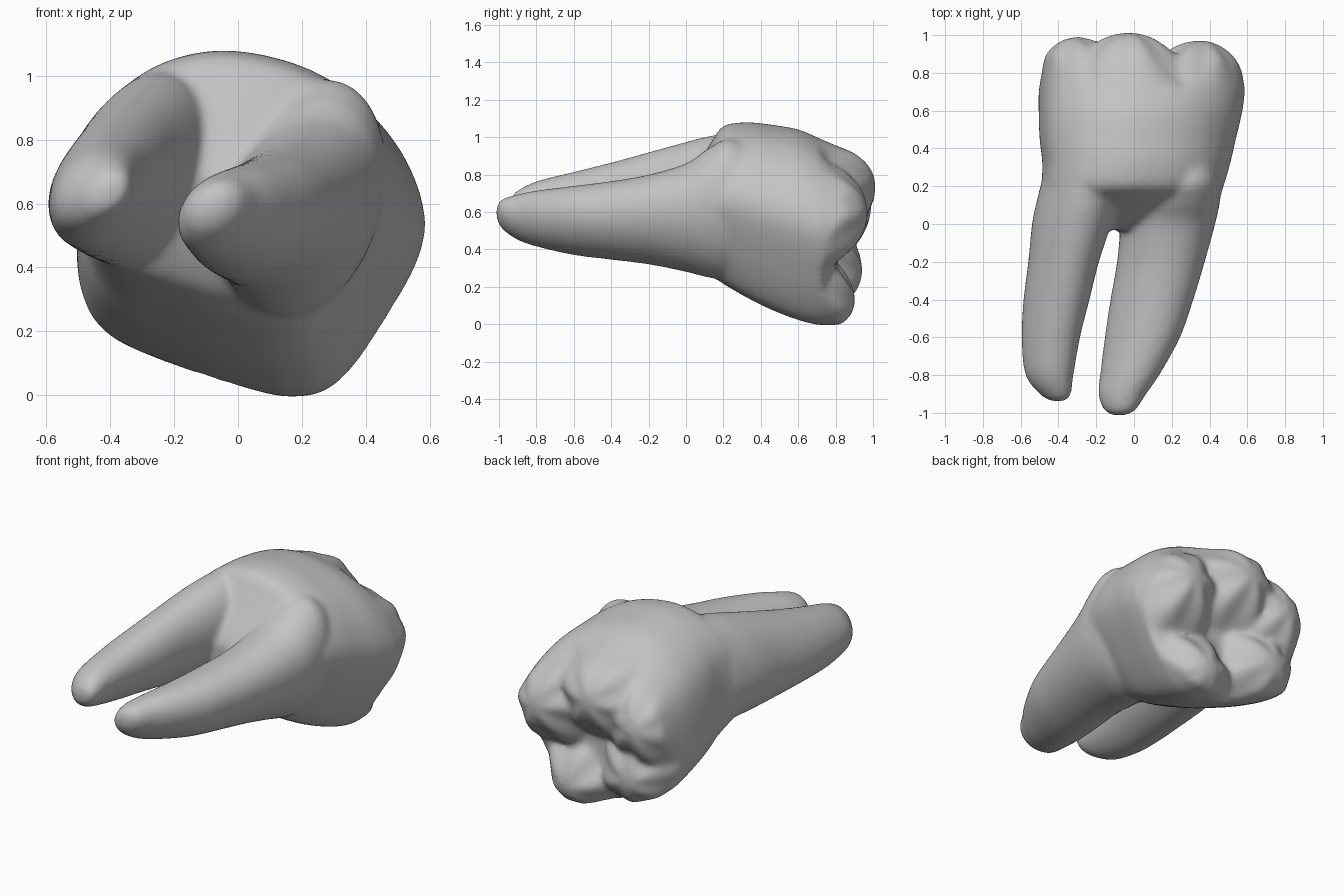
import bpy
import bmesh
import math

cube = bpy.data.objects.get("Cube")
if cube:
    bpy.data.objects.remove(cube, do_unlink=True)

RING = 96   # points around each root
LEAN = 0.25  # tilt of the root cross-section


def spline(points, steps, closed=False):
    """Catmull-Rom curve through tuples of any length."""
    n = len(points)
    result = []
    for i in range(n if closed else n - 1):
        if closed:
            a, b, c, d = (points[(i + k) % n] for k in (-1, 0, 1, 2))
        else:
            a, b, c, d = (points[min(max(i + k, 0), n - 1)] for k in (-1, 0, 1, 2))
        for s in range(steps):
            t = s / steps
            result.append(tuple(
                q + 0.5 * t * (r - p + t * (2 * p - 5 * q + 4 * r - u + t * (3 * (q - r) + u - p)))
                for p, q, r, u in zip(a, b, c, d)))
    if not closed:
        result.append(points[-1])
    return result


def fit(shape, box):
    """Stretch a unit cross-section into a box of x and z limits."""
    x0, x1, z0, z1 = box
    return [(x0 + u * (x1 - x0), z0 + v * (z1 - z0)) for u, v in shape]


def loft(bm, rings):
    """Skin a closed shell over a list of rings."""
    loops = [[bm.verts.new(p) for p in ring] for ring in rings]
    for a, b in zip(loops, loops[1:]):
        for i in range(len(a)):
            j = (i + 1) % len(a)
            bm.faces.new((a[i], a[j], b[j], b[i]))
    bm.faces.new(loops[0][::-1])
    bm.faces.new(loops[-1])


def stations_to_rings(shape, stations, steps=5):
    return [[(x, y, z) for x, z in fit(shape, box)]
            for y, *box in spline(stations, steps)]


# Crown outline, stored as a unit shape
outline = [(-.50, .55), (-.49, .35), (-.40, .21), (-.15, .09), (.02, .03), (.18, 0),
           (.31, .05), (.46, .26), (.58, .53), (.54, .74), (.40, .92), (.20, 1.03),
           (-.05, 1.07), (-.28, 1.0), (-.44, .83)]
curve = spline(outline, 7, closed=True)
xs, zs = [p[0] for p in curve], [p[1] for p in curve]
crown_shape = [((x - min(xs)) / (max(xs) - min(xs)), (z - min(zs)) / (max(zs) - min(zs)))
               for x, z in curve]

# Leaning oval for the roots
oval = [(0.5 + 0.5 * math.cos(a), 0.5 + 0.5 * math.sin(a + LEAN))
        for a in (i * math.tau / RING for i in range(RING))]

# Cusp tips: x, z, height along y
CUSPS = [(-.32, .63, .995), (-.03, .74, 1.015), (.36, .60, .975),
         (.20, .10, .91), (-.25, .28, .945)]


def chewing_height(x, z):
    """Highest of the cusp domes; grooves form where the domes meet."""
    best = 0.785
    for i, (cx, cz, tip) in enumerate(CUSPS):
        d = math.hypot(x - cx, z - cz)
        ripple = 0.02 * math.sin(6 * math.atan2(z - cz, x - cx) + i) * min(1, 4 * d)
        best = max(best, tip - 2.1 * d * d + ripple)
    return best


bm = bmesh.new()

# Crown wall: y, then x and z limits
crown = stations_to_rings(crown_shape, [
    (-.03, -.20, .06, .52, .70),
    (.02, -.36, .27, .41, .79),
    (.08, -.45, .40, .31, .88),
    (.14, -.48, .45, .26, .98),
    (.20, -.49, .475, .215, 1.06),
    (.32, -.485, .51, .145, 1.08),
    (.45, -.50, .54, .08, 1.068),
    (.60, -.505, .575, .022, 1.042),
    (.71, -.505, .588, -.005, .995)])

# Chewing surface: shrinking rings that follow the cusps
rim = fit(crown_shape, (-.495, .575, -.005, .925))
mid_x, mid_z = .03, .45
for k in range(30):
    s = 1 - k / 30
    ring = []
    for x, z in rim:
        px, pz = mid_x + s * (x - mid_x), mid_z + s * (z - mid_z)
        ring.append((px, chewing_height(px, pz) - 0.06 * s ** 8, pz))
    crown.append(ring)
loft(bm, crown)

# Left root, the longer curved one
loft(bm, stations_to_rings(oval, [
    (-1.015, -.11, -.05, .57, .63),
    (-.985, -.16, .01, .51, .67),
    (-.90, -.19, .065, .45, .695),
    (-.80, -.18, .135, .415, .715),
    (-.60, -.155, .245, .37, .74),
    (-.40, -.125, .315, .345, .765),
    (-.20, -.09, .375, .32, .80),
    (0, -.07, .43, .28, .86),
    (.12, -.05, .455, .25, .94),
    (.24, -.02, .46, .25, .99),
    (.42, .05, .40, .35, .90)]))

# Right root, the straighter one
loft(bm, stations_to_rings(oval, [
    (-.94, -.43, -.37, .61, .67),
    (-.91, -.49, -.335, .56, .71),
    (-.80, -.575, -.32, .505, .765),
    (-.60, -.595, -.285, .465, .815),
    (-.40, -.585, -.235, .445, .865),
    (-.20, -.56, -.185, .425, .92),
    (0, -.54, -.12, .41, .975),
    (.12, -.515, -.09, .40, 1.005),
    (.24, -.48, -.08, .40, 1.01),
    (.42, -.38, -.10, .45, .92)]))

bmesh.ops.recalc_face_normals(bm, faces=bm.faces)
mesh = bpy.data.meshes.new("molar_tooth")
bm.to_mesh(mesh)
bm.free()
tooth = bpy.data.objects.new("molar_tooth", mesh)
bpy.context.collection.objects.link(tooth)

# Plain grey material
grey = bpy.data.materials.new("plain_grey")
grey.use_nodes = True
color = (.55, .55, .55, 1)
grey.diffuse_color = color
grey.node_tree.nodes["Principled BSDF"].inputs["Base Color"].default_value = color
mesh.materials.append(grey)
for face in mesh.polygons:
    face.use_smooth = True

# Fuse crown and roots into one soft skin
remesh = tooth.modifiers.new("fuse", 'REMESH')
remesh.mode = 'VOXEL'
remesh.voxel_size = 0.015
remesh.use_smooth_shade = True
soften = tooth.modifiers.new("soften", 'SMOOTH')
soften.factor = 0.5
soften.iterations = 18
